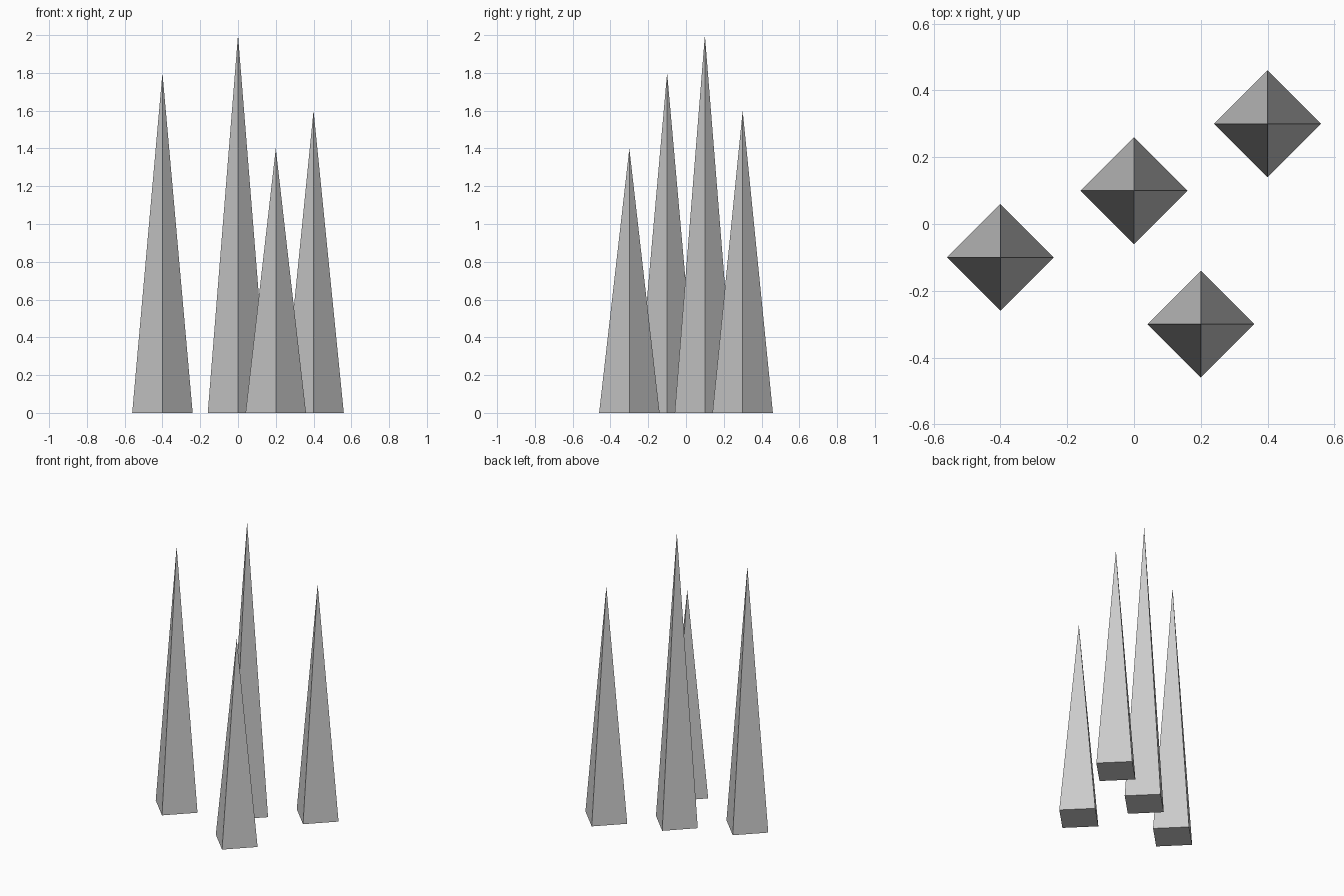
import bpy

if "Cube" in bpy.data.objects:
    bpy.data.objects.remove(bpy.data.objects["Cube"])

RADIUS = 0.16


def spike(name, x, y, height):
    """Four-sided pyramid standing on z = 0, corners on the x and y axes."""
    bpy.ops.mesh.primitive_cone_add(
        vertices=4, radius1=RADIUS, radius2=0, depth=height,
        end_fill_type='NGON', location=(x, y, height / 2))
    bpy.context.object.name = name


# Cluster of spikes: name, x, y, height
for part in (
    ("tallest_spike", 0.0, 0.1, 2.0),
    ("left_spike", -0.4, -0.1, 1.8),
    ("right_spike", 0.4, 0.3, 1.6),
    ("front_spike", 0.2, -0.3, 1.4),
):
    spike(*part)
